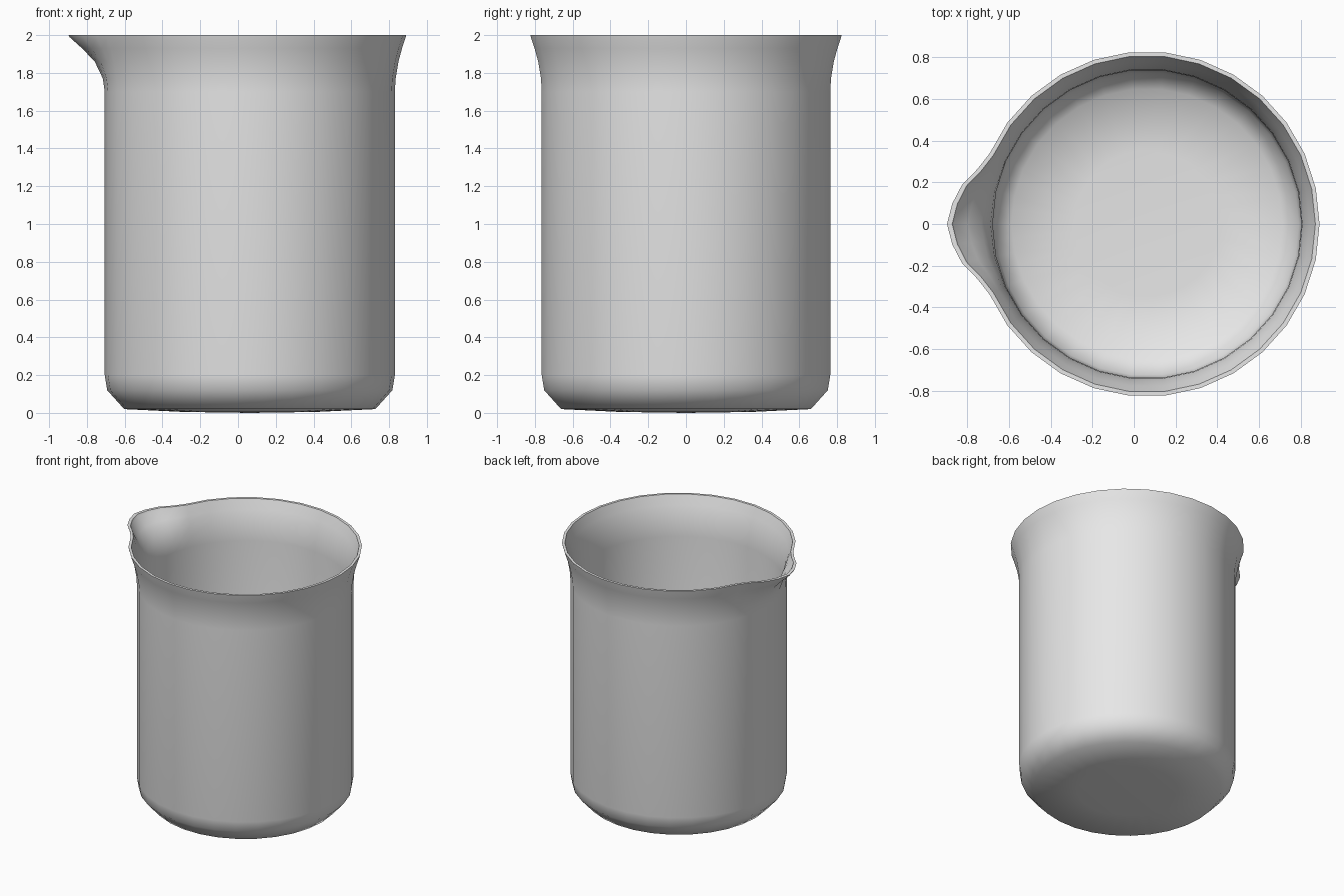
import bpy, bmesh, math

if "Cube" in bpy.data.objects:
    bpy.data.objects.remove(bpy.data.objects["Cube"])

CX = 0.0625      # axis of the round body
WALL = 0.027     # wall thickness

# profile rows: radius, height, extra radius at the spout
outer = [(0.35, 0.005, 0), (0.665, 0.02, 0), (0.755, 0.12, 0), (0.768, 0.20, 0),
         (0.768, 1.70, 0), (0.772, 1.77, 0.006), (0.787, 1.86, 0.034),
         (0.806, 1.93, 0.082), (0.826, 1.99, 0.129), (0.828, 2.0, 0.132)]
inner = [(0.808, 2.0, 0.127), (0.803, 1.985, 0.124), (0.781, 1.925, 0.080),
         (0.761, 1.86, 0.034), (0.745, 1.77, 0.006), (0.741, 1.70, 0),
         (0.741, 0.20, 0), (0.728, 0.135, 0), (0.65, 0.05, 0), (0.35, 0.035, 0)]
profile = outer + inner

# 30 sides, with finer columns around the spout at 180 degrees
angles = sorted(set(range(0, 360, 12)) | {162, 174, 186, 198})
weight = {0: 1.0, 6: 0.88, 12: 0.6, 18: 0.24}

bm = bmesh.new()
rings = []
for r, z, extra in profile:
    ring = []
    for a in angles:
        # extra columns outside the spout lie on the flat 30-sided edge
        flat = math.cos(math.radians(6)) if a % 12 else 1.0
        rad = r * flat + extra * weight.get(abs(a - 180), 0)
        t = math.radians(a)
        ring.append(bm.verts.new((CX + rad * math.cos(t), rad * math.sin(t), z)))
    rings.append(ring)

n = len(angles)
for lo, hi in zip(rings, rings[1:]):
    for i in range(n):
        j = (i + 1) % n
        bm.faces.new((lo[i], lo[j], hi[j], hi[i]))

# slightly domed base and inner floor
for ring, z in ((rings[0], 0.0), (rings[-1], 0.03)):
    pole = bm.verts.new((CX, 0, z))
    for i in range(n):
        bm.faces.new((ring[i], ring[(i + 1) % n], pole))
bmesh.ops.recalc_face_normals(bm, faces=bm.faces)

mesh = bpy.data.meshes.new("beaker")
bm.to_mesh(mesh)
bm.free()
beaker = bpy.data.objects.new("beaker", mesh)
bpy.context.collection.objects.link(beaker)

mat = bpy.data.materials.new("light grey")
mat.diffuse_color = (0.8, 0.8, 0.8, 1)
mat.use_nodes = True
mat.node_tree.nodes["Principled BSDF"].inputs["Base Color"].default_value = mat.diffuse_color
mesh.materials.append(mat)

bpy.context.view_layer.objects.active = beaker
beaker.select_set(True)
bpy.ops.object.shade_smooth_by_angle(angle=math.radians(60))
